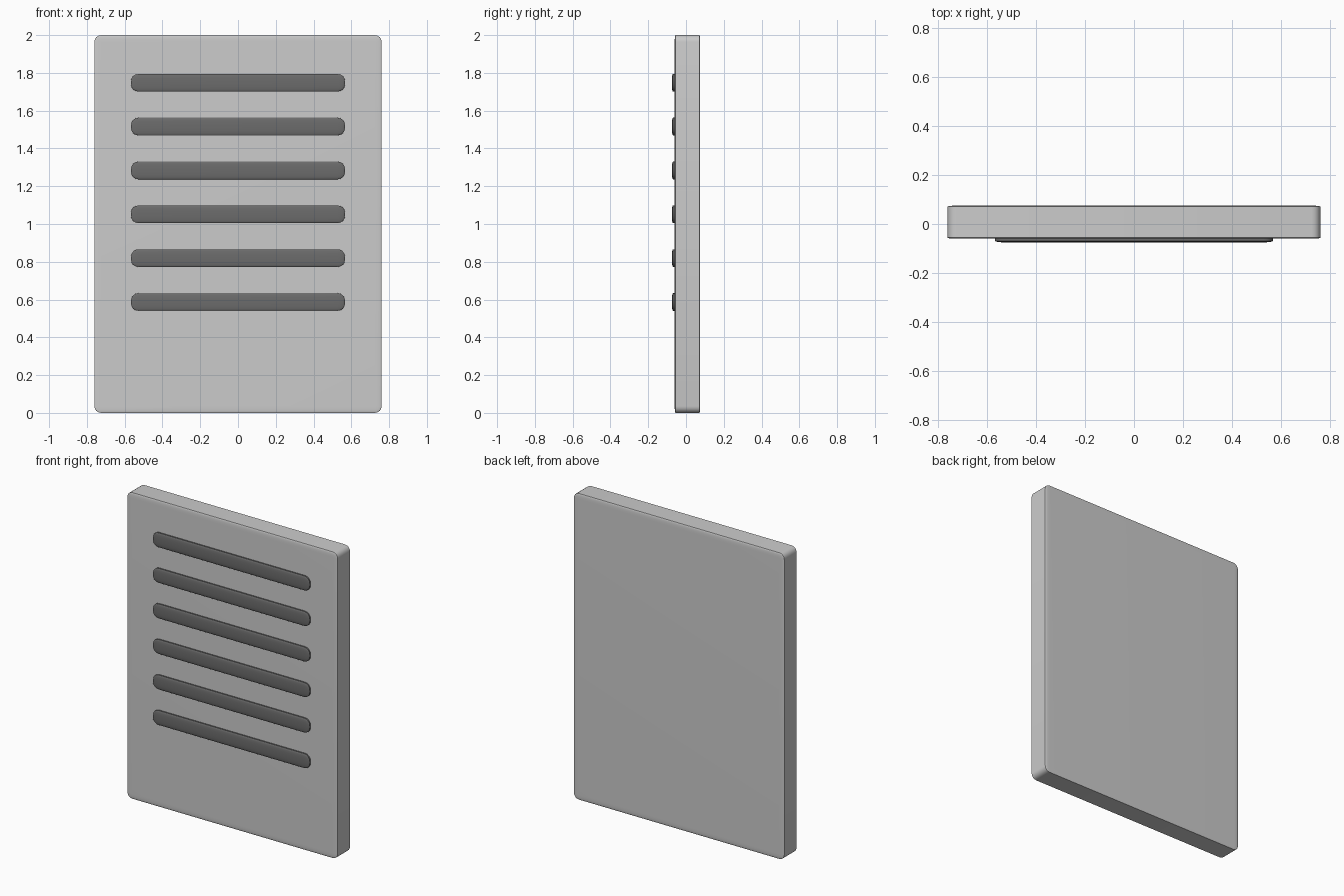
import bpy, bmesh, math
from mathutils import Matrix

if "Cube" in bpy.data.objects:
    bpy.data.objects.remove(bpy.data.objects["Cube"])


def rounded_plate(name, center, size, radius, lip, segments, material=None):
    """Box with corner radius in x/z and a much shallower roundover (lip) in y."""
    squash = lip / radius
    bm = bmesh.new()
    bmesh.ops.create_cube(bm, size=1)
    bmesh.ops.scale(bm, vec=(size[0], size[1] / squash, size[2]), verts=bm.verts)
    bmesh.ops.bevel(bm, geom=bm.edges[:], offset=radius, segments=segments,
                    profile=0.5, affect='EDGES', clamp_overlap=True)
    bmesh.ops.transform(bm, matrix=Matrix.Diagonal((1, squash, 1, 1)), verts=bm.verts)
    bmesh.ops.recalc_face_normals(bm, faces=bm.faces)
    mesh = bpy.data.meshes.new(name)
    bm.to_mesh(mesh)
    bm.free()
    obj = bpy.data.objects.new(name, mesh)
    obj.location = center
    bpy.context.collection.objects.link(obj)
    if material:
        mesh.materials.append(material)
    bpy.ops.object.select_all(action='DESELECT')
    obj.select_set(True)
    bpy.context.view_layer.objects.active = obj
    bpy.ops.object.shade_smooth_by_angle(angle=math.radians(35))
    return obj


dark = bpy.data.materials.new("dark_grey")
dark.diffuse_color = (0.15, 0.15, 0.15, 1)
dark.use_nodes = True
dark.node_tree.nodes["Principled BSDF"].inputs["Base Color"].default_value = dark.diffuse_color

# Main panel
rounded_plate("panel", (0, 0.0075, 1), (1.52, 0.135, 2), 0.035, 0.004, 4)

# Six vent slats on the front face
for i in range(6):
    rounded_plate(f"vent_slat_{i + 1}", (0, -0.06, 0.587 + i * 0.2322),
                  (1.134, 0.03, 0.094), 0.04, 0.006, 4, dark)
